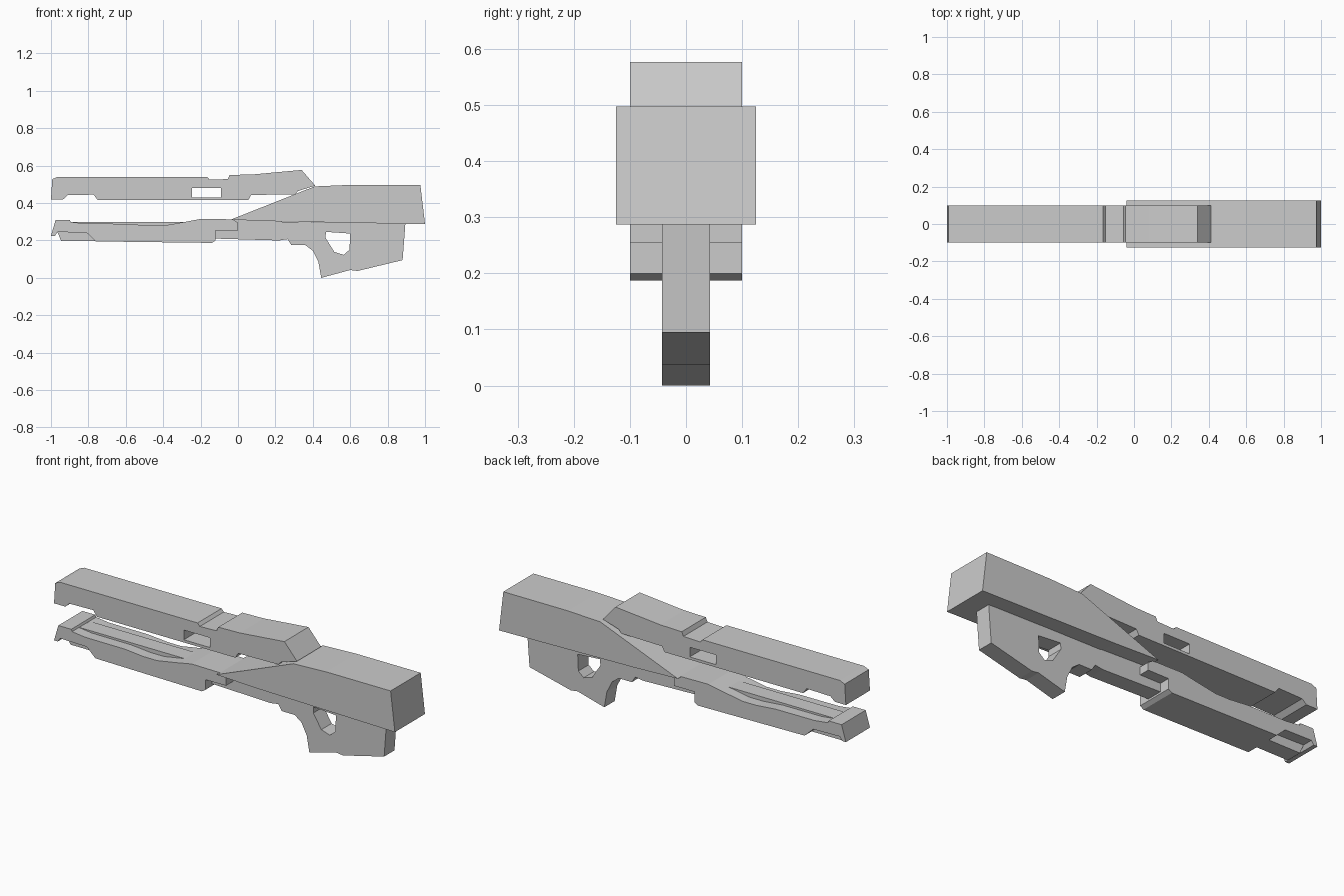
import bpy, bmesh, math
from mathutils import Matrix


def plate(name, half_width, outline, *holes):
    """Extrude a side profile (x, z), with optional holes, symmetrically across y."""
    curve = bpy.data.curves.new(name + "_profile", 'CURVE')
    curve.dimensions = '2D'
    curve.fill_mode = 'BOTH'
    curve.extrude = half_width
    for loop in (outline, *holes):
        spline = curve.splines.new('POLY')
        spline.points.add(len(loop) - 1)
        for point, (x, z) in zip(spline.points, loop):
            point.co = (x, z, 0, 1)
        spline.use_cyclic_u = True
    helper = bpy.data.objects.new(name + "_profile", curve)
    bpy.context.collection.objects.link(helper)
    bpy.context.view_layer.update()
    mesh = bpy.data.meshes.new_from_object(helper)
    bpy.data.objects.remove(helper)
    mesh.transform(Matrix.Rotation(math.pi / 2, 4, 'X'))
    bm = bmesh.new()
    bm.from_mesh(mesh)
    bmesh.ops.remove_doubles(bm, verts=bm.verts, dist=0.0005)
    bmesh.ops.recalc_face_normals(bm, faces=bm.faces)
    for face in bm.faces:
        face.smooth = False
    bm.to_mesh(mesh)
    bm.free()
    mesh.name = name
    obj = bpy.data.objects.new(name, mesh)
    bpy.context.collection.objects.link(obj)
    return obj


# Upper barrel housing with a side window
plate("upper_barrel", 0.1,
      [(-1, 0.42), (-0.993, 0.528), (-0.965, 0.54), (-0.165, 0.54), (-0.152, 0.525),
       (-0.055, 0.528), (-0.045, 0.55), (0.08, 0.553), (0.34, 0.577), (0.413, 0.493),
       (0.32, 0.464), (0.305, 0.447), (0.07, 0.443), (0.055, 0.416), (-0.75, 0.416),
       (-0.772, 0.445), (-0.91, 0.442), (-0.935, 0.42)],
      [(-0.245, 0.43), (-0.245, 0.481), (-0.092, 0.481), (-0.092, 0.43)])

# Lower barrel housing
plate("lower_barrel", 0.1,
      [(-1, 0.225), (-0.975, 0.31), (-0.9, 0.31), (-0.895, 0.299), (-0.82, 0.29),
       (-0.59, 0.289), (-0.48, 0.279), (-0.4, 0.279), (-0.29, 0.298), (-0.2, 0.315),
       (-0.03, 0.313), (0.0, 0.295), (0.0, 0.254), (-0.12, 0.254), (-0.12, 0.2),
       (-0.14, 0.187), (-0.76, 0.195), (-0.81, 0.242), (-0.965, 0.245), (-0.978, 0.225)])

# Thin central spine, running back into the grip with its thumb hole
plate("spine_and_grip", 0.043,
      [(-0.945, 0.196), (-0.965, 0.244), (-0.89, 0.3), (-0.2, 0.3), (0.0, 0.312),
       (0.19, 0.31), (0.24, 0.299), (0.895, 0.292), (0.88, 0.095), (0.64, 0.037),
       (0.6, 0.042), (0.445, 0.0), (0.43, 0.085), (0.4, 0.145), (0.36, 0.175),
       (0.285, 0.175), (0.265, 0.207), (0.22, 0.2), (-0.12, 0.21), (-0.14, 0.196)],
      [(0.47, 0.246), (0.6, 0.237), (0.596, 0.15), (0.565, 0.123), (0.515, 0.139),
       (0.468, 0.214)])

# Wide wedge-shaped rear stock
plate("rear_stock", 0.125,
      [(-0.04, 0.311), (0.41, 0.489), (0.6, 0.497), (0.975, 0.497), (1.0, 0.287),
       (0.22, 0.302)])
